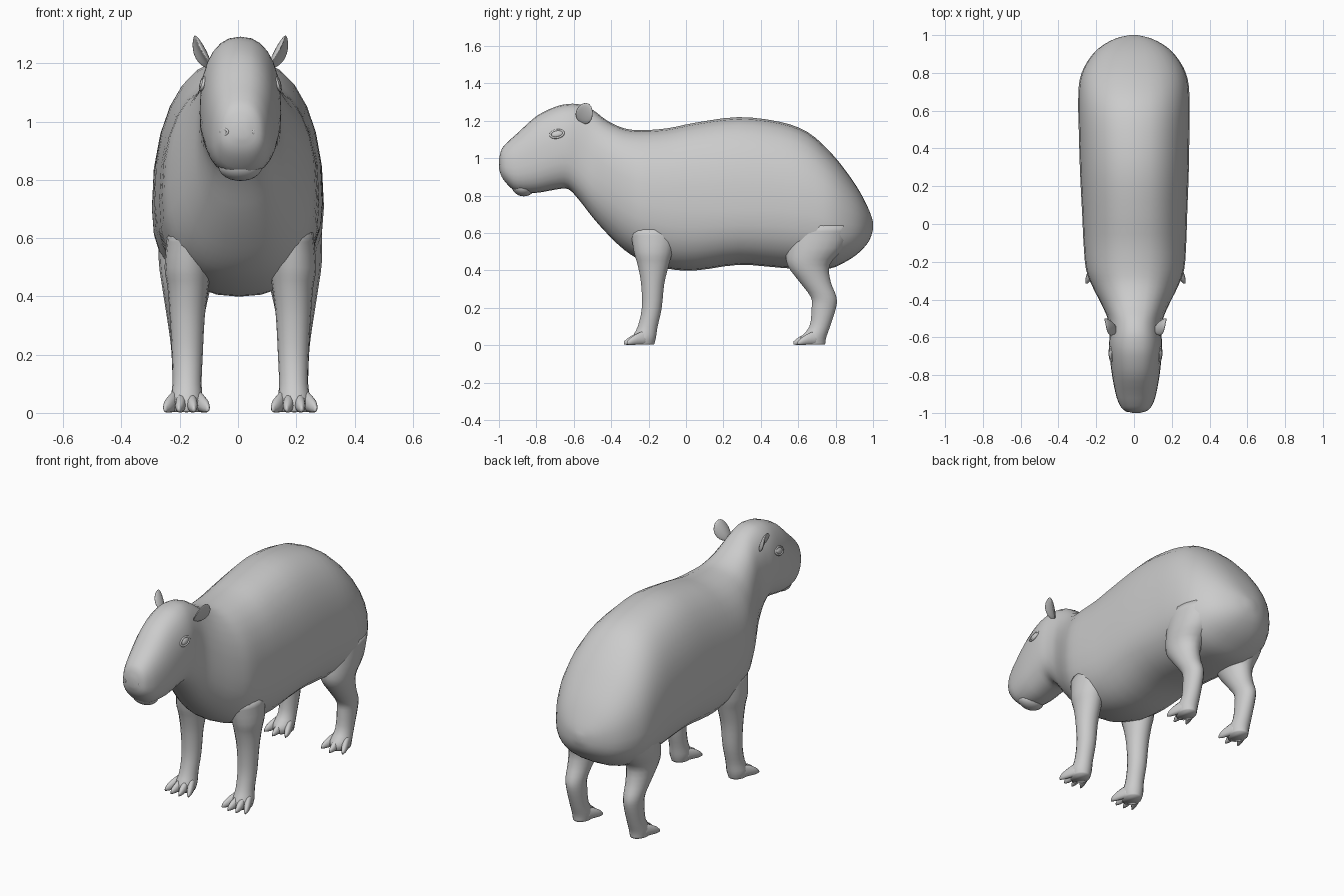
import bpy, bmesh
from math import cos, sin, pi, radians
from mathutils import Matrix, Vector, Euler

if "Cube" in bpy.data.objects:
    bpy.data.objects.remove(bpy.data.objects["Cube"])

SEG = 28


def finish(name, bm):
    bmesh.ops.recalc_face_normals(bm, faces=bm.faces[:])
    mesh = bpy.data.meshes.new(name)
    bm.to_mesh(mesh)
    bm.free()
    for p in mesh.polygons:
        p.use_smooth = True
    ob = bpy.data.objects.new(name, mesh)
    bpy.context.collection.objects.link(ob)
    return ob


def spline(rows, steps):
    """Catmull-Rom interpolation through rows of numbers."""
    pts = [Vector(r) for r in rows]
    out = []
    for i in range(len(pts) - 1):
        a, b, c, d = pts[max(i - 1, 0)], pts[i], pts[i + 1], pts[min(i + 2, len(pts) - 1)]
        for k in range(steps):
            t = k / steps
            out.append(0.5 * (2 * b + (c - a) * t + (2 * a - 5 * b + 4 * c - d) * t * t
                              + (3 * b - a - 3 * c + d) * t ** 3))
    return out + [pts[-1]]


def loft(name, rings):
    bm = bmesh.new()
    loops = [[bm.verts.new(p) for p in ring] for ring in rings]
    for a, b in zip(loops, loops[1:]):
        for i in range(len(a)):
            j = (i + 1) % len(a)
            bm.faces.new((a[i], a[j], b[j], b[i]))
    bm.faces.new(loops[0])
    bm.faces.new(loops[-1])
    return finish(name, bm)


def power(v, n):
    return (abs(v) ** (2 / n)) * (1 if v >= 0 else -1)


def upright_ring(y, zc, top, bottom, w, cx, n=2.35, seg=SEG):
    """Egg-shaped section across y, widest at height zc."""
    ring = []
    for i in range(seg):
        a = 2 * pi * i / seg
        s = power(sin(a), n)
        ring.append((cx + w * power(cos(a), n), y, zc + s * ((top - zc) if s > 0 else (zc - bottom))))
    return ring


def flat_ring(z, x, y, rx, ry, seg=18):
    return [(x + rx * cos(2 * pi * i / seg), y + ry * sin(2 * pi * i / seg), z) for i in range(seg)]


def ball(name, loc, scale, rot=(0, 0, 0), bend=0.0):
    bm = bmesh.new()
    bmesh.ops.create_uvsphere(bm, u_segments=20, v_segments=12, radius=1)
    for v in bm.verts:
        v.co = Vector(v.co * Vector(scale))
        v.co.x += bend * v.co.y ** 2
    bm.transform(Matrix.Translation(loc) @ Euler(rot).to_matrix().to_4x4())
    return finish(name, bm)


def torus(name, loc, axes, tube, rot):
    """Elliptical ring lying in the plane across local x."""
    bm = bmesh.new()
    rows = []
    for i in range(20):
        a = 2 * pi * i / 20
        rows.append([bm.verts.new((tube * sin(2 * pi * k / 8),
                                   (axes[0] + tube * cos(2 * pi * k / 8)) * cos(a),
                                   (axes[1] + tube * cos(2 * pi * k / 8)) * sin(a))) for k in range(8)])
    for i in range(20):
        p, q = rows[i], rows[(i + 1) % 20]
        for k in range(8):
            bm.faces.new((p[k], p[(k + 1) % 8], q[(k + 1) % 8], q[k]))
    bm.transform(Matrix.Translation(loc) @ Euler(rot).to_matrix().to_4x4())
    return finish(name, bm)


# Head, neck and trunk: y, widest height, top, bottom, half width
BODY = [
    (-1.0, .97, .995, .945, .02), (-.985, .96, 1.05, .90, .065), (-.95, .95, 1.09, .855, .09),
    (-.9, .95, 1.135, .82, .107), (-.8, .98, 1.225, .815, .126), (-.7, 1.02, 1.275, .832, .137),
    (-.63, 1.03, 1.29, .835, .14), (-.57, 1.0, 1.288, .775, .137), (-.5, .92, 1.26, .685, .147),
    (-.42, .86, 1.20, .595, .182), (-.33, .80, 1.16, .51, .227), (-.24, .76, 1.15, .455, .26),
    (-.1, .73, 1.16, .41, .272), (.05, .72, 1.19, .40, .278), (.28, .72, 1.22, .43, .288),
    (.5, .72, 1.195, .415, .293), (.65, .70, 1.14, .405, .295), (.77, .67, 1.035, .41, .285),
    (.86, .65, .925, .45, .245), (.93, .64, .82, .50, .185), (.98, .64, .72, .56, .10),
    (1.0, .64, .66, .62, .02)]
loft("body_and_head", [upright_ring(*r, .004 - .007 * r[0]) for r in spline(BODY, 3)])

# Lower lip
ball("lower_lip", (.008, -.872, .845), (.075, .06, .048), (radians(-12), 0, 0))

# Legs: height, x, y, half width, half depth
FRONT = [
    (.62, .17, -.17, .08, .13), (.50, .18, -.175, .08, .105), (.43, .18, -.175, .07, .085),
    (.33, .182, -.178, .06, .063), (.2, .182, -.183, .053, .054), (.1, .183, -.205, .05, .054),
    (.04, .185, -.225, .056, .065), (.003, .185, -.23, .048, .06)]
HIND = [
    (.64, .17, .72, .11, .17), (.52, .18, .69, .10, .155), (.43, .185, .655, .083, .115),
    (.34, .188, .69, .066, .085), (.26, .188, .735, .054, .07), (.2, .186, .737, .05, .066),
    (.1, .185, .715, .048, .056), (.04, .185, .68, .054, .07), (.003, .185, .68, .048, .065)]
# Toe: forward reach, widest height, top, bottom, half width
TOE = [(0, .035, .085, .003, .02), (.06, .03, .064, .002, .02),
       (.1, .02, .042, .001, .015), (.125, .012, .02, .004, .004)]
MID = .008

for side, s in (("right", 1), ("left", -1)):
    for kind, rows, base, spread in (("front", FRONT, -.21, (-.057, -.02, .02, .057)),
                                     ("hind", HIND, .705, (-.052, 0, .052))):
        loft(f"{kind}_leg_{side}",
             [flat_ring(r[0], MID + s * r[1], *r[2:]) for r in spline(rows, 3)])
        for k, off in enumerate(spread):
            reach = 1.05 - 3.5 * abs(off)
            loft(f"{kind}_toe_{side}_{k + 1}",
                 [upright_ring(base - r[0] * reach, *r[1:],
                               MID + s * (.185 + off * (.55 + 6 * r[0])), 2, 10)
                  for r in spline(TOE, 3)])

    # Ears: cupped, leaning outward
    ball(f"ear_{side}", (MID + s * .13, -.54, 1.24), (.011, .047, .062),
         (radians(-22), radians(22 * s), radians(-20 * s)), s * 7)

    # Eyes with lids
    tilt = (radians(12), radians(-18 * s), radians(-6 * s))
    ball(f"eye_{side}", (MID + s * .127, -.69, 1.13), (.012, .034, .019), tilt)
    torus(f"eyelid_{side}", (MID + s * .130, -.69, 1.13), (.036, .021), .006, tilt)

    # Nostrils
    torus(f"nostril_{side}", (MID + s * .055, -.983, .965), (.014, .010), .005,
          (0, 0, radians(90 - 35 * -s)))
